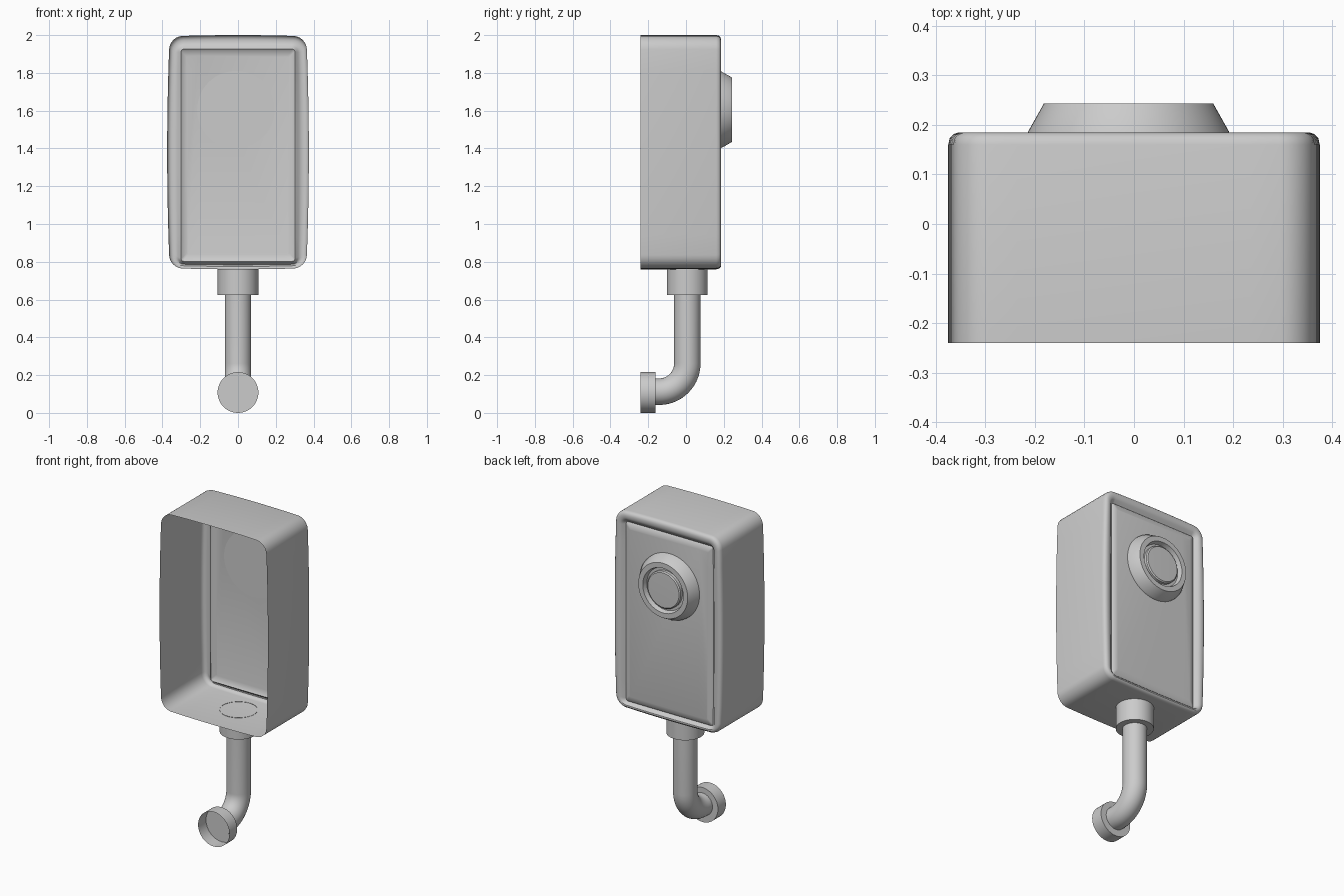
import bpy, bmesh, math
from mathutils import Vector, Matrix

if "Cube" in bpy.data.objects:
    bpy.data.objects.remove(bpy.data.objects["Cube"])


def finish(bm, name, angle=35):
    bmesh.ops.remove_doubles(bm, verts=bm.verts, dist=1e-5)
    bmesh.ops.recalc_face_normals(bm, faces=bm.faces)
    me = bpy.data.meshes.new(name)
    bm.to_mesh(me)
    bm.free()
    ob = bpy.data.objects.new(name, me)
    bpy.context.collection.objects.link(ob)
    bpy.ops.object.select_all(action='DESELECT')
    ob.select_set(True)
    bpy.context.view_layer.objects.active = ob
    bpy.ops.object.shade_smooth_by_angle(angle=math.radians(angle))
    return ob


def bridge(bm, loops):
    for a, b in zip(loops, loops[1:]):
        n = len(a)
        for i in range(n):
            j = (i + 1) % n
            bm.faces.new((a[i], a[j], b[j], b[i]))


def lathe(name, profile, matrix, n=48):
    """Spin (radius, height) points around local z, then place."""
    bm = bmesh.new()
    loops = [[bm.verts.new(matrix @ Vector((r * math.cos(t), r * math.sin(t), h)))
              for t in (2 * math.pi * i / n for i in range(n))] for r, h in profile]
    bridge(bm, loops)
    bmesh.ops.dissolve_degenerate(bm, dist=1e-6, edges=bm.edges)
    return finish(bm, name)


def outline(hx, z0, z1, r, bulge, corner=6, side=10):
    """Rounded rectangle in xz whose sides bow outwards."""
    zc, hz = (z0 + z1) / 2, (z1 - z0) / 2
    pts = []
    for k, (sx, sz) in enumerate(((1, 1), (-1, 1), (-1, -1), (1, -1))):
        for i in range(corner + 1):
            a = math.pi / 2 * (k + i / corner)
            pts.append((sx * (hx - r) + r * math.cos(a), sz * (hz - r) + r * math.sin(a)))
        x, z = pts[-1]
        # straight run to the start of the next corner
        nx, nz = ((-(hx - r), hz), (-hx, -(hz - r)), (hx - r, -hz), (hx, hz - r))[k]
        for i in range(1, side):
            pts.append((x + (nx - x) * i / side, z + (nz - z) * i / side))
    return [(x - bulge * (x / hx) * (z / hz) ** 2,
             zc + z - 0.5 * bulge * (z / hz) * (x / hx) ** 2) for x, z in pts]


# housing: open shell with rolled rim and recessed panel
sections = [  # half width, z bottom, z top, corner radius, bulge, y
    (0.375, 0.760, 2.000, 0.070, 0.013, -0.240),
    (0.375, 0.760, 2.000, 0.070, 0.013, 0.160),
    (0.372, 0.763, 1.997, 0.068, 0.013, 0.173),
    (0.365, 0.769, 1.990, 0.064, 0.012, 0.181),
    (0.354, 0.775, 1.978, 0.056, 0.011, 0.185),
    (0.338, 0.784, 1.960, 0.046, 0.008, 0.184),
    (0.323, 0.790, 1.946, 0.034, 0.005, 0.178),
    (0.312, 0.796, 1.935, 0.024, 0.003, 0.167),
    (0.302, 0.802, 1.926, 0.014, 0.001, 0.161),
    (0.294, 0.812, 1.918, 0.010, 0.000, 0.168),
    (0.270, 0.840, 1.890, 0.008, 0.000, 0.174),
]
bm = bmesh.new()
loops = [[bm.verts.new((x, s[5], z)) for x, z in outline(*s[:5])] for s in sections]
bridge(bm, loops)
bm.faces.new(loops[-1])
finish(bm, "housing")

# round button with bevelled bezel
facing_back = Matrix.Rotation(-math.pi / 2, 4, 'X')
lathe("bezel", [(0, 0.171), (0.205, 0.171), (0.203, 0.186), (0.171, 0.243), (0.14, 0.243),
                (0.132, 0.215), (0, 0.215)],
      Matrix.Translation((-0.011, 0, 1.605)) @ facing_back, 64)
lathe("button", [(0.115, 0.215), (0.115, 0.233), (0.108, 0.239), (0, 0.241)],
      Matrix.Translation((-0.011, 0, 1.605)) @ facing_back, 64)

# collar under the housing and wall flange: open cups around the pipe
pipe_y, pipe_z, pipe_r = 0.007, 0.112, 0.07
lathe("pipe_collar", [(0, 0.625), (0.108, 0.625), (0.108, 0.762)],
      Matrix.Translation((0, pipe_y, 0)))
lathe("wall_flange", [(0.108, -0.24), (0.108, -0.162), (0, -0.162)],
      Matrix.Translation((0, 0, 0.108)) @ facing_back)

# bent pipe swept along an elbow
bend = 0.15
cy, cz = pipe_y - bend, pipe_z + bend
path = [(pipe_y, 0.64, 0.0)]
path += [(cy + bend * math.cos(a), cz - bend * math.sin(a), a)
         for a in (math.pi / 2 * i / 14 for i in range(15))]
path.append((-0.166, pipe_z, math.pi / 2))
bm = bmesh.new()
loops = []
for y, z, a in path:
    ring = []
    for i in range(32):
        t = 2 * math.pi * i / 32
        u = pipe_r * math.cos(t)
        ring.append(bm.verts.new((pipe_r * math.sin(t), y + u * math.cos(a), z - u * math.sin(a))))
    loops.append(ring)
bridge(bm, loops)
bm.faces.new(loops[-1])
finish(bm, "pipe")
